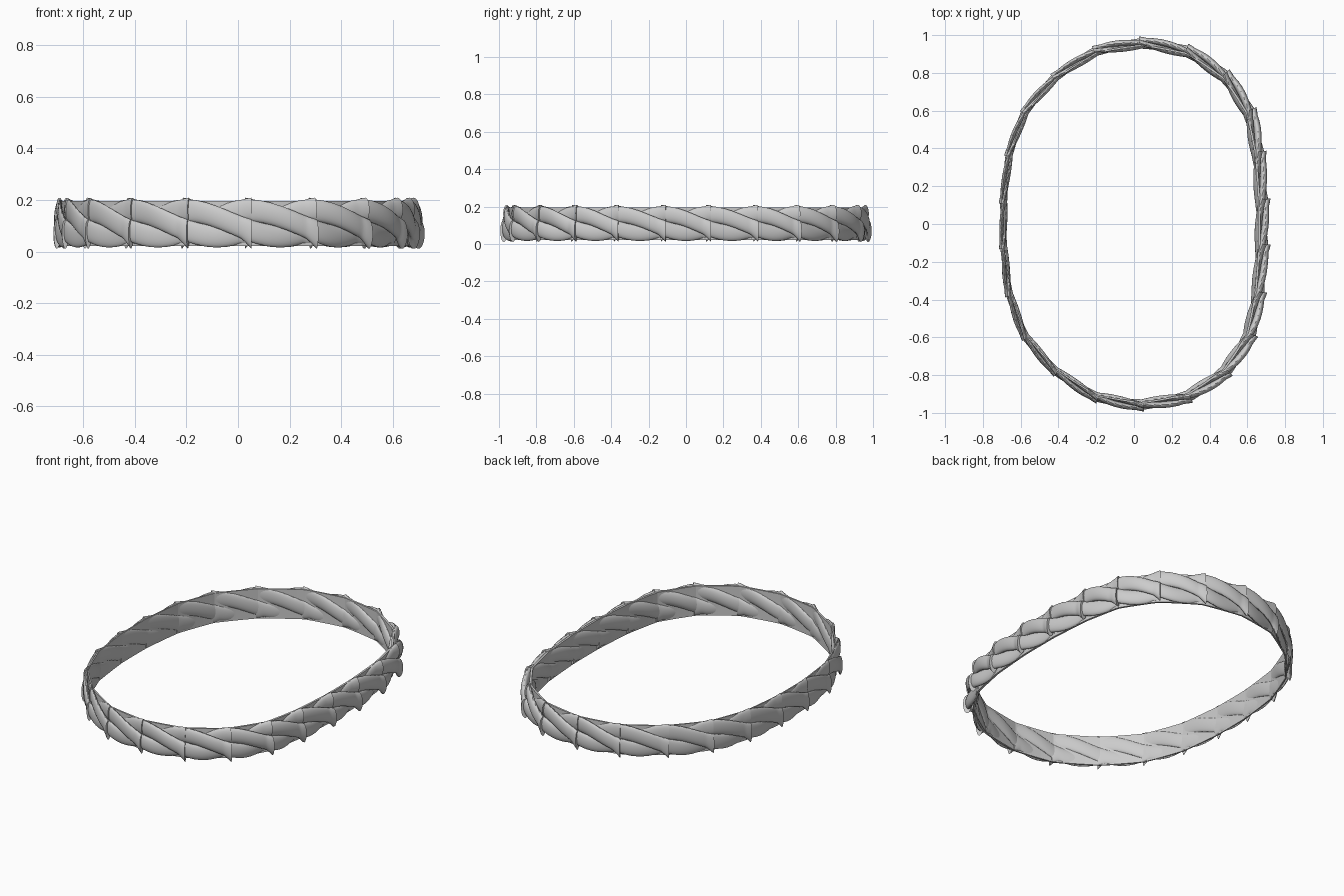
import bpy, bmesh, math
from mathutils import Vector

if "Cube" in bpy.data.objects:
    bpy.data.objects.remove(bpy.data.objects["Cube"])

# Joint centres of the oval (back half), mirrored in y to close the ring
half = [(.676, .12), (.657, .37), (.61, .59), (.483, .78), (.285, .912), (.04, .956),
        (-.2, .915), (-.415, .778), (-.575, .595), (-.66, .37), (-.69, .12)]
JOINTS = [Vector((x, y, 0)) for x, y in half] + [Vector((x, -y, 0)) for x, y in reversed(half)]
N = len(JOINTS)
MID_Z, HALF_H = .109, .093
STEPS, SIDES, STRANDS = 28, 18, 3
ORBIT, RAD = .536, .464


def path(t):
    """Smooth point and tangent of the closed oval at joint parameter t."""
    i = math.floor(t)
    s = t - i
    a, b, c, d = (JOINTS[(i + k) % N] for k in (-1, 0, 1, 2))
    p = .5 * (2 * b + (c - a) * s + (2 * a - 5 * b + 4 * c - d) * s ** 2
              + (3 * b - a - 3 * c + d) * s ** 3)
    tan = .5 * ((c - a) + 2 * (2 * a - 5 * b + 4 * c - d) * s + 3 * (3 * b - a - 3 * c + d) * s ** 2)
    return p, tan.normalized()


def link_point(i, s, o, z):
    """Place unit section coordinates (o = outward, z = up) on link i."""
    p, tan = path(i + s)
    chord = JOINTS[i].lerp(JOINTS[(i + 1) % N], s)
    out = Vector((tan.y, -tan.x, 0))
    thick = .029 + .009 * p.x / .7
    inner = min(1, max(0, .5 - .5 * o))      # inside follows the straight chord
    q = p.lerp(chord, inner) + out * o * thick
    q.z = MID_Z + z * HALF_H
    return q


def add_tube(bm, rings):
    """Skin a list of point rings into a capped tube."""
    rings = [[bm.verts.new(p) for p in ring] for ring in rings]
    n = len(rings[0])
    for r0, r1 in zip(rings, rings[1:]):
        for m in range(n):
            j = (m + 1) % n
            bm.faces.new((r0[m], r0[j], r1[j], r1[m]))
    bm.faces.new(rings[0])
    bm.faces.new(rings[-1])


def finish(bm, name):
    bmesh.ops.recalc_face_normals(bm, faces=bm.faces)
    me = bpy.data.meshes.new(name)
    bm.to_mesh(me)
    bm.free()
    ob = bpy.data.objects.new(name, me)
    bpy.context.collection.objects.link(ob)
    return ob


def make_link(i):
    """One twisted link: three strands, splayed outward at the joints."""
    bm = bmesh.new()
    for k in range(STRANDS):
        rings = []
        for n in range(STEPS + 1):
            s = -.03 + 1.08 * n / STEPS
            phi = math.radians(90 + 120 * k - 120 * s)
            f = max(0, (s - .88) / .17)
            ring = []
            for m in range(SIDES):
                a = phi + 2 * math.pi * m / SIDES
                o = ORBIT * math.cos(phi) + RAD * math.cos(a)
                z = ORBIT * math.sin(phi) + RAD * math.sin(a)
                o *= 1 + (.4 * f if o > 0 else 0)
                z *= 1 + (.08 if z > 0 else .35) * f
                ring.append(link_point(i, s, o, z))
            rings.append(ring)
        add_tube(bm, rings)
    return finish(bm, f"twisted_link_{i + 1:02d}")


def make_liner(i):
    """Flat web that fills the gaps between the strands of a link."""
    bm = bmesh.new()
    add_tube(bm, [[link_point(i, n / 6, o, z) for o, z in
                   ((-.5, -.94), (-.2, -.94), (-.2, .94), (-.5, .94))] for n in range(7)])
    return finish(bm, f"inner_web_{i + 1:02d}")


links = [make_link(i) for i in range(N)]
for i in range(N):
    make_liner(i)
bpy.ops.object.select_all(action='DESELECT')
for ob in links:
    ob.select_set(True)
bpy.context.view_layer.objects.active = links[0]
bpy.ops.object.shade_smooth_by_angle(angle=math.radians(40))
